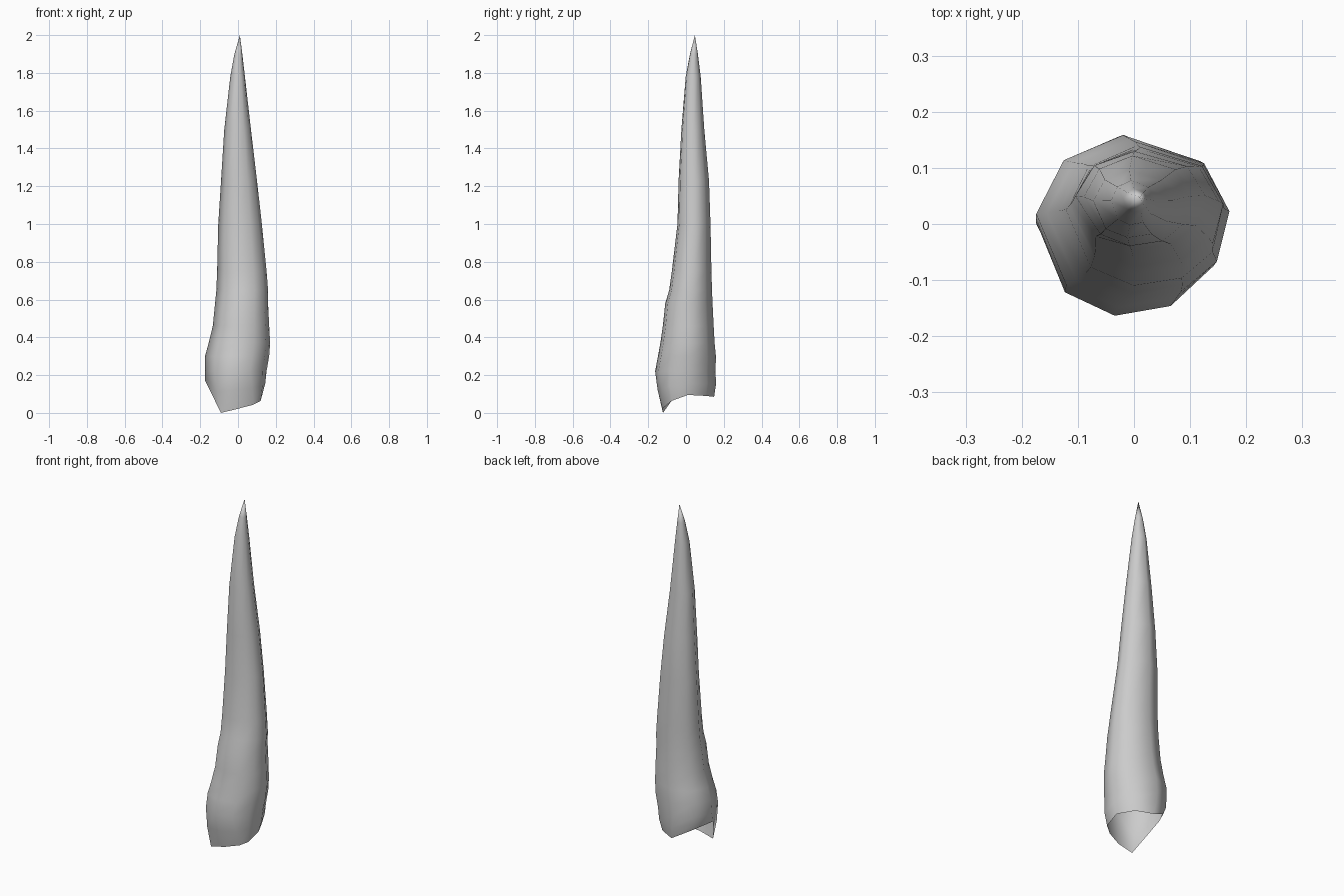
import bpy, bmesh, math

cube = bpy.data.objects.get("Cube")
if cube:
    bpy.data.objects.remove(cube, do_unlink=True)

# Single pale grey colour
grey = bpy.data.materials.new("pale grey")
grey.use_nodes = True
GREY = (0.6, 0.6, 0.6, 1)
grey.diffuse_color = GREY
grey.node_tree.nodes["Principled BSDF"].inputs["Base Color"].default_value = GREY

# Nine uneven spokes around the spike
ANGLES = [math.radians(a) for a in (-133, -98, -62, -31, 6, 44, 95, 135, 175)]

# Ragged open rim, one point per spoke
RIM = [(-.09, -.122, 0), (0, -.125, .022), (.08, -.1, .043), (.12, -.075, .064),
       (.127, .01, .095), (.08, .105, .09), (-.01, .149, .085), (-.11, .105, .14),
       (-.174, 0, .17)]

# Cross-sections: height, x min, x max, y min, y max
RINGS = [(.22, -.175, .152, -.165, .157), (.30, -.175, .166, -.150, .159),
         (.37, -.156, .171, -.137, .152), (.46, -.134, .166, -.124, .147),
         (.58, -.122, .160, -.111, .141), (.65, -.115, .160, -.090, .138),
         (.75, -.111, .152, -.076, .135), (1.0, -.105, .127, -.046, .130),
         (1.23, -.090, .101, -.040, .122), (1.5, -.073, .069, -.025, .097),
         (1.78, -.041, .037, -.002, .078), (1.9, -.019, .023, .021, .063)]
TIP = (.01, .047, 2)


def section(z, x0, x1, y0, y1):
    cx, cy, rx, ry = (x0 + x1) / 2, (y0 + y1) / 2, (x1 - x0) / 2, (y1 - y0) / 2
    return [(cx + rx * math.cos(a), cy + ry * math.sin(a), z) for a in ANGLES]


loops = [section(*r) for r in RINGS]
# Swelling just above the rim
swell = [((p[0] + q[0]) * .52, (p[1] + q[1]) * .52, (p[2] + q[2]) * .5)
         for p, q in zip(RIM, loops[0])]
swell[-1] = (-.175, .005, .195)
loops = [RIM, swell] + loops

# Loft the sections and close them at the tip
bm = bmesh.new()
rows = [[bm.verts.new(p) for p in loop] for loop in loops]
tip = bm.verts.new(TIP)
n = len(ANGLES)
for low, high in zip(rows, rows[1:]):
    for i in range(n):
        j = (i + 1) % n
        bm.faces.new((low[i], low[j], high[j], high[i]))
for i in range(n):
    bm.faces.new((rows[-1][i], rows[-1][(i + 1) % n], tip))
for f in bm.faces:
    f.smooth = True

mesh = bpy.data.meshes.new("spike")
bm.to_mesh(mesh)
bm.free()
mesh.materials.append(grey)
spike = bpy.data.objects.new("spike", mesh)
bpy.context.collection.objects.link(spike)
